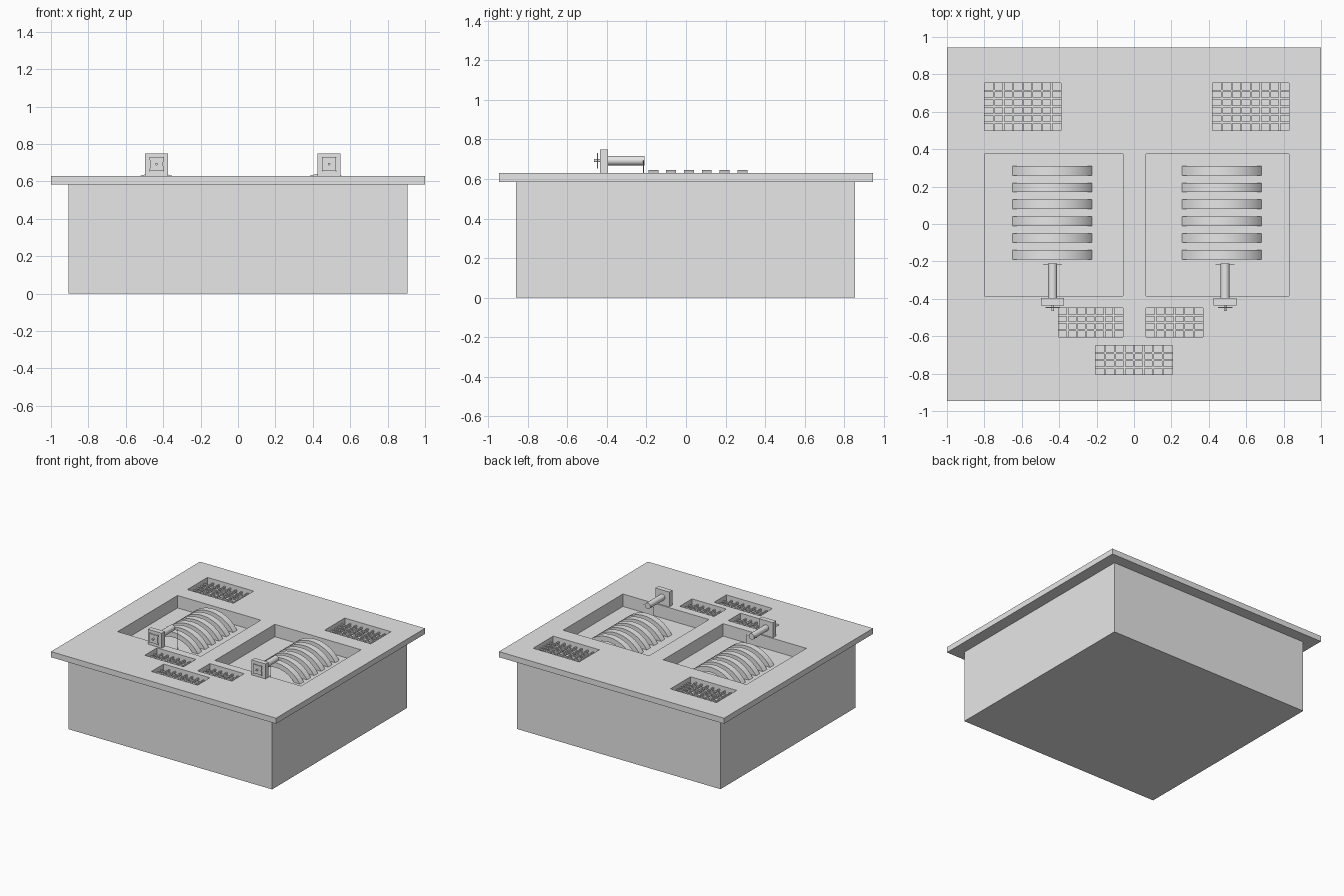
import bpy, bmesh, math
from mathutils import Matrix, Vector

cube = bpy.data.objects.get("Cube")
if cube:
    bpy.data.objects.remove(cube, do_unlink=True)

grey = bpy.data.materials.new("plain grey")
grey.use_nodes = True
grey.diffuse_color = (0.8, 0.8, 0.8, 1)
grey.node_tree.nodes["Principled BSDF"].inputs["Base Color"].default_value = (0.8, 0.8, 0.8, 1)

DECK = 0.63       # top of the deck
FLOOR = 0.53      # floor of the wells


def add_box(bm, x0, x1, y0, y1, z0, z1):
    size = Matrix.Diagonal((x1 - x0, y1 - y0, z1 - z0, 1))
    place = Matrix.Translation(((x0 + x1) / 2, (y0 + y1) / 2, (z0 + z1) / 2))
    bmesh.ops.create_cube(bm, size=1, matrix=place @ size)


def add_rod(bm, a, b, radius, sides):
    a, b = Vector(a), Vector(b)
    turn = (b - a).to_track_quat('Z', 'Y').to_matrix().to_4x4()
    bmesh.ops.create_cone(bm, cap_ends=True, segments=sides, radius1=radius, radius2=radius,
                          depth=(b - a).length, matrix=Matrix.Translation((a + b) / 2) @ turn)


def add_prism(bm, outline, y0, y1):
    """Extrude an (x, z) outline along y."""
    face = bm.faces.new([bm.verts.new((x, y0, z)) for x, z in outline])
    extruded = bmesh.ops.extrude_face_region(bm, geom=[face])["geom"]
    verts = [v for v in extruded if isinstance(v, bmesh.types.BMVert)]
    bmesh.ops.translate(bm, verts=verts, vec=(0, y1 - y0, 0))


def finish(bm, name, smooth=False):
    bmesh.ops.recalc_face_normals(bm, faces=bm.faces)
    mesh = bpy.data.meshes.new(name)
    bm.to_mesh(mesh)
    bm.free()
    mesh.materials.append(grey)
    obj = bpy.data.objects.new(name, mesh)
    bpy.context.collection.objects.link(obj)
    bpy.ops.object.select_all(action='DESELECT')
    obj.select_set(True)
    bpy.context.view_layer.objects.active = obj
    if smooth:
        bpy.ops.object.shade_smooth_by_angle(angle=math.radians(35))
    return obj


def box(name, *bounds):
    bm = bmesh.new()
    add_box(bm, *bounds)
    return finish(bm, name)


# Openings: x0, x1, y0, y1 (vents also columns, rows)
wells = [(-0.80, -0.06, -0.385, 0.375), (0.065, 0.83, -0.385, 0.375)]
vents = [(-0.80, -0.39, 0.50, 0.755, 8, 6), (0.42, 0.83, 0.50, 0.755, 8, 6),
         (-0.405, -0.06, -0.605, -0.45, 7, 4), (0.065, 0.37, -0.605, -0.45, 6, 4),
         (-0.205, 0.205, -0.805, -0.65, 8, 4)]

bm = bmesh.new()
for opening in wells + vents:
    add_box(bm, *opening[:4], FLOOR, DECK + 0.1)
cutter = finish(bm, "opening_cutter")
cutter.hide_render = True

# Base block and overhanging deck, both cut by the openings
for part in (box("base_block", -0.905, 0.905, -0.86, 0.855, 0, 0.585),
             box("deck", -1, 1, -0.945, 0.945, 0.585, DECK)):
    bpy.context.view_layer.objects.active = part
    cut = part.modifiers.new("openings", 'BOOLEAN')
    cut.operation = 'DIFFERENCE'
    cut.solver = 'EXACT'
    cut.object = cutter
    bpy.ops.object.modifier_apply(modifier=cut.name)
bpy.data.objects.remove(cutter, do_unlink=True)

# Vent grilles
for i, (x0, x1, y0, y1, cols, rows) in enumerate(vents):
    bm = bmesh.new()
    for c in range(1, cols):
        x = x0 + (x1 - x0) * c / cols
        add_box(bm, x - 0.005, x + 0.005, y0, y1, 0.585, 0.6)
    for r in range(1, rows):
        y = y0 + (y1 - y0) * r / rows
        add_box(bm, x0, x1, y - 0.005, y + 0.005, 0.587, 0.598)
    finish(bm, f"vent_grille_{i + 1}")


def ribs(name, cx):
    """Six arched bars rising from a well floor."""
    bm = bmesh.new()
    radius, top, half, steps = 0.254, 0.645, math.radians(57), 20
    angles = [half * (2 * k / steps - 1) for k in range(steps + 1)]

    def arc(r, order):
        return [(cx + r * math.sin(a), top - radius + r * math.cos(a)) for a in order]
    outline = arc(radius, angles) + arc(radius - 0.04, reversed(angles))
    for k in range(6):
        y = -0.165 + 0.09 * k
        add_prism(bm, outline, y - 0.025, y + 0.025)
    finish(bm, name, smooth=True)


def valve(side, cx):
    """Upright plate with a rod behind it and a star handle in front."""
    z = 0.693
    box(side + "_valve_plate", cx - 0.062, cx + 0.062, -0.435, -0.395, DECK, 0.75)

    bm = bmesh.new()
    add_rod(bm, (cx, -0.397, z), (cx, -0.21, z), 0.024, 24)
    finish(bm, side + "_valve_rod", smooth=True)

    bm = bmesh.new()
    star = []
    for k in range(8):
        r = 0.034 if k % 2 else 0.055
        a = math.radians(45 + 45 * k)
        star.append((cx + r * math.cos(a), z + r * math.sin(a)))
    add_prism(bm, star, -0.45, -0.444)
    add_rod(bm, (cx, -0.466, z), (cx, -0.43, z), 0.007, 12)
    finish(bm, side + "_valve_handle")

    # Thin wire frame hanging from the rod end
    bm = bmesh.new()
    add_rod(bm, (cx - 0.05, -0.215, z), (cx + 0.05, -0.215, z), 0.0015, 6)
    for s in (-1, 1):
        add_rod(bm, (cx + s * 0.05, -0.215, z), (cx + s * 0.05, -0.215, FLOOR), 0.0015, 6)
    finish(bm, side + "_valve_wire")


ribs("right_ribs", -0.437)
ribs("left_ribs", 0.47)
valve("right", -0.435)
valve("left", 0.487)
